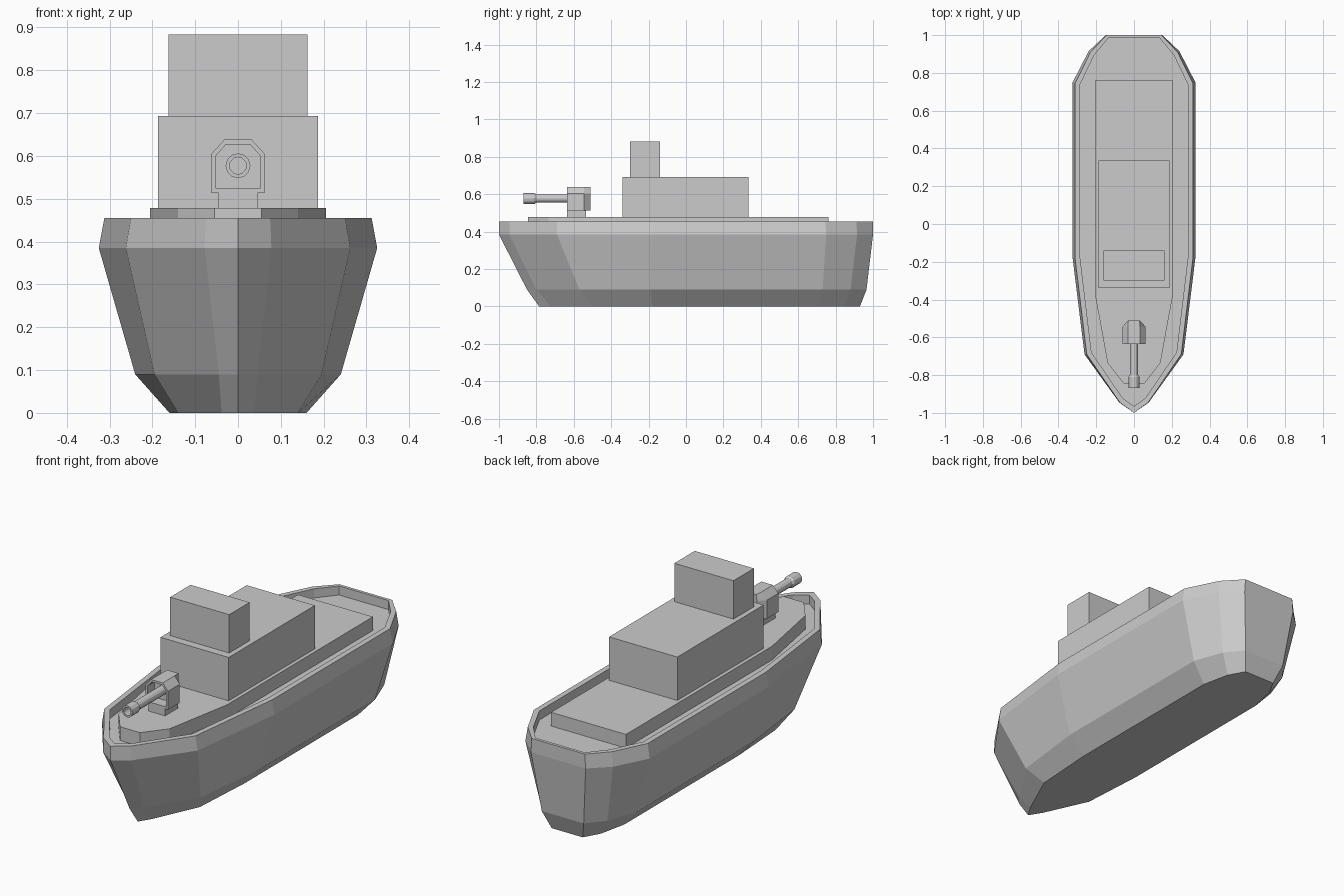
import bpy, bmesh, math

if "Cube" in bpy.data.objects:
    bpy.data.objects.remove(bpy.data.objects["Cube"])


def loft(name, rings):
    """Skin closed rings of 3D points and cap both ends."""
    bm = bmesh.new()
    loops = [[bm.verts.new(p) for p in ring] for ring in rings]
    n = len(loops[0])
    for a, b in zip(loops, loops[1:]):
        for i in range(n):
            j = (i + 1) % n
            bm.faces.new((a[i], a[j], b[j], b[i]))
    bm.faces.new(loops[0])
    bm.faces.new(loops[-1])
    bmesh.ops.recalc_face_normals(bm, faces=bm.faces)
    mesh = bpy.data.meshes.new(name)
    bm.to_mesh(mesh)
    bm.free()
    obj = bpy.data.objects.new(name, mesh)
    bpy.context.collection.objects.link(obj)
    return obj


def mirrored(half):
    """Complete a half outline by reflecting it across x = 0."""
    return half + [(-x, v) for x, v in reversed(half) if x > 0]


def plan(half, z):
    return [(x, y, z) for x, y in mirrored(half)]


def section(half, y):
    return [(x, y, z) for x, z in mirrored(half)]


def box(name, w, y0, y1, z0, z1):
    half = [(w, y0), (w, y1)]
    return loft(name, [plan(half, z0), plan(half, z1)])


def circle(r, y, zc, n=12):
    return [(r * math.cos(2 * math.pi * i / n), y,
             zc + r * math.sin(2 * math.pi * i / n)) for i in range(n)]


# Hull: keel, chine, knuckle, gunwale, then inner bulwark down to the deck
keel = [(0, -.785), (.038, -.725), (.14, -.5), (.16, -.18), (.16, .71), (.13, .85), (.085, .93)]
chine = [(0, -.85), (.045, -.80), (.195, -.57), (.24, -.19), (.24, .73), (.185, .88), (.115, .965)]
knuckle = [(0, -1), (.078, -.945), (.262, -.69), (.325, -.18), (.325, .75), (.24, .915), (.15, 1)]
gunwale = [(0, -1), (.075, -.945), (.25, -.69), (.312, -.18), (.312, .745), (.23, .91), (.145, 1)]
inner = [(0, -.965), (.06, -.922), (.225, -.68), (.285, -.18), (.285, .74), (.21, .895), (.135, .985)]
loft("hull", [plan(keel, 0), plan(chine, .09), plan(knuckle, .385),
              plan(gunwale, .455), plan(inner, .455), plan(inner, .41)])

# Raised deck with tapered bow end
deck = [(.055, -.845), (.14, -.735), (.205, -.38), (.205, .763)]
loft("raised_deck", [plan(deck, .405), plan(deck, .478)])

# Superstructure
box("cabin", .187, -.34, .335, .475, .693)
box("upper_tower", .162, -.3, -.14, .69, .883)

# Gun pedestal
box("gun_pedestal", .045, -.635, -.535, .475, .516)

# Gun shield, open at the front, tapering at the back
outer = [(.062, .513), (.062, .605), (.032, .638)]
lip = [(.051, .524), (.051, .601), (.028, .627)]
back = [(.031, .513), (.031, .605), (.03, .638)]
loft("gun_shield", [section(back, -.51), section(outer, -.545), section(outer, -.635),
                    section(lip, -.635), section(lip, -.58)])

# Gun barrel with a thicker hollow muzzle
profile = [(.022, -.57), (.022, -.80), (.029, -.81), (.029, -.868),
           (.02, -.868), (.02, -.82)]
loft("gun_barrel", [circle(r, y, .577) for r, y in profile])
